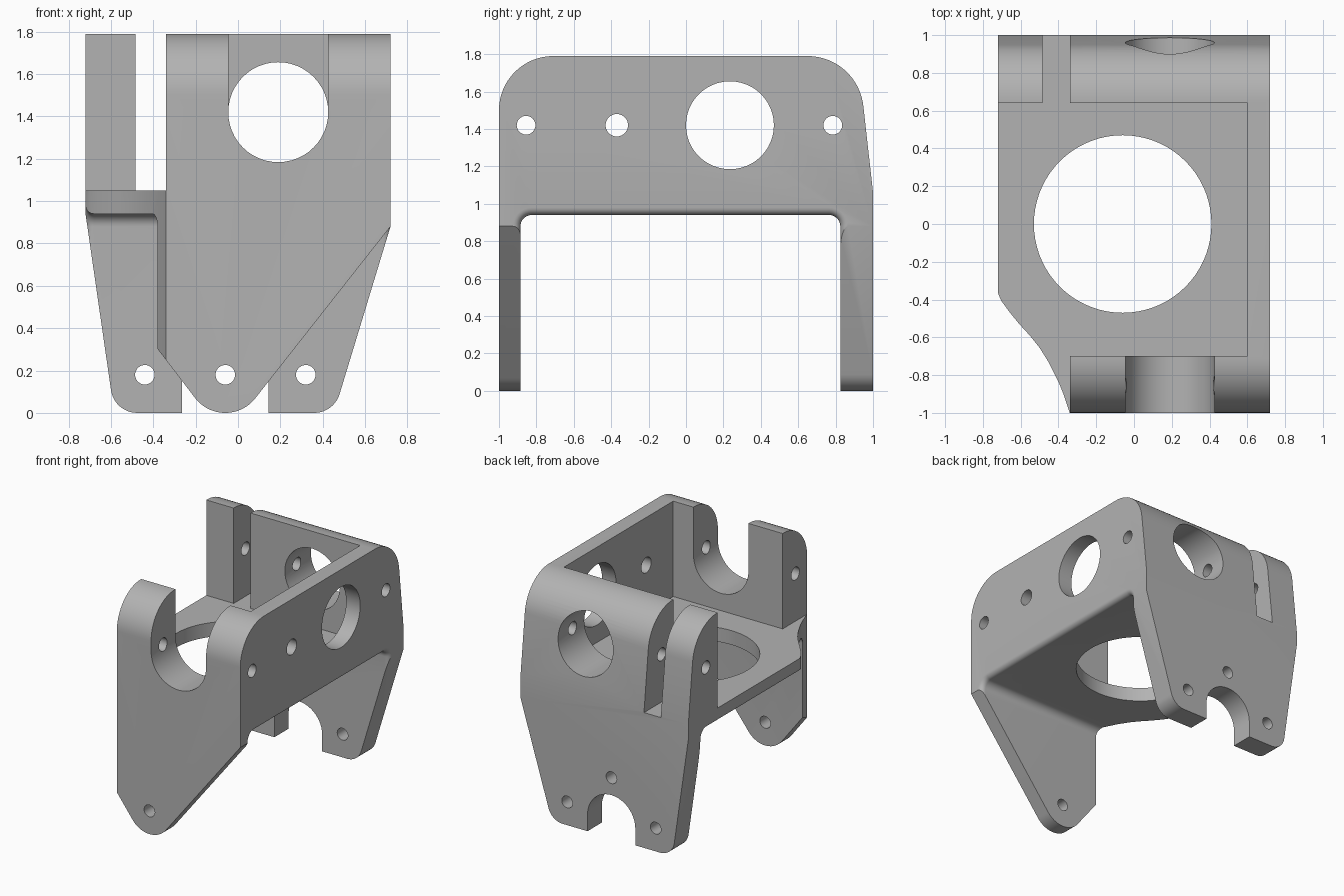
import bpy, bmesh, math
from mathutils import Vector

if "Cube" in bpy.data.objects:
    bpy.data.objects.remove(bpy.data.objects["Cube"], do_unlink=True)

grey = bpy.data.materials.new("machined_grey")
grey.use_nodes = True
tone = (0.45, 0.45, 0.45, 1)
grey.diffuse_color = tone
grey.node_tree.nodes["Principled BSDF"].inputs["Base Color"].default_value = tone


def arc(cx, cy, r, start, end, n=16):
    angles = [math.radians(start + (end - start) * i / n) for i in range(n + 1)]
    return [(cx + r * math.cos(a), cy + r * math.sin(a)) for a in angles]


def loft(name, rings):
    """Solid skinned through a list of equal-length rings of 3D points."""
    bm = bmesh.new()
    loops = [[bm.verts.new(p) for p in ring] for ring in rings]
    n = len(loops[0])
    for a, b in zip(loops, loops[1:]):
        for i in range(n):
            bm.faces.new((a[i], a[(i + 1) % n], b[(i + 1) % n], b[i]))
    bm.faces.new(loops[0])
    bm.faces.new(loops[-1])
    bmesh.ops.recalc_face_normals(bm, faces=bm.faces)
    mesh = bpy.data.meshes.new(name)
    bm.to_mesh(mesh)
    bm.free()
    obj = bpy.data.objects.new(name, mesh)
    bpy.context.collection.objects.link(obj)
    return obj


def place(axis, t, u, v):
    return {"x": (t, u, v), "y": (u, t, v), "z": (u, v, t)}[axis]


def prism(name, axis, lo, hi, profile):
    return loft(name, [[place(axis, t, u, v) for u, v in profile] for t in (lo, hi)])


def box(name, x, y, z):
    return prism(name, "x", *x, [(y[0], z[0]), (y[1], z[0]), (y[1], z[1]), (y[0], z[1])])


def drill(axis, lo, hi, u, v, r, n=32):
    return prism("drill", axis, lo, hi, arc(u, v, r, 0, 360 - 360 / n, n - 1))


# Solid body: side profile with rounded top edges and a sloped back
side = [(-1, -0.05)] + arc(-0.71, 1.5, 0.29, 180, 90)
side += arc(0.65, 1.49, 0.3, 90, 6) + [(1, 1.06), (1, -0.05)]
bracket = prism("bracket_body", "x", -0.72, 0.72, side)
cutters = []

# Channel under the plate, flaring at both ends to round its rim
rim, rings = 0.04, []
steps = [math.radians(90 * i / 6) for i in range(7)]
half = [(0.68 + rim * math.sin(a), rim * (1 - math.cos(a))) for a in steps] + [(0.76, rim)]
for x, o in [(-x, o) for x, o in reversed(half)] + half:
    r = 0.06 + o
    outline = [(-0.885 - o, -0.2)] + arc(-0.825, 0.88, r, 180, 90, 8)
    outline += arc(0.765, 0.88, r, 90, 0, 8) + [(0.825 + o, -0.2)]
    rings.append([(x, y, z) for y, z in outline])
cutters.append(loft("channel", rings))

# Pocket above the plate, open to one side
cutters.append(box("pocket", (-0.9, 0.6), (-0.7, 0.64), (1.05, 2)))
cutters.append(box("front_corner", (-0.9, -0.34), (-1.1, -0.6), (1.05, 2)))
cutters.append(box("back_slot", (-0.485, -0.34), (0.5, 1.1), (1.05, 2)))

# Curved relief through the front corner of the plate
relief = [(-0.9, -0.3), (-0.725, -0.34), (-0.717, -0.375), (-0.7, -0.41), (-0.66, -0.465),
          (-0.607, -0.53), (-0.55, -0.592), (-0.5, -0.655), (-0.45, -0.735),
          (-0.4, -0.835), (-0.37, -0.91), (-0.34, -1), (-0.3, -1.13), (-0.9, -1.13)]
cutters.append(prism("relief", "z", -0.3, 2, relief))

# Front leg outline: tapered to one round tip
front_leg = [(-0.6, 0.59)] + arc(-0.06, 0.18, 0.18, 217, 322, 24)
front_leg += [(0.72, 0.88), (0.9, 1.11), (0.9, -0.2), (-0.6, -0.2)]
cutters.append(prism("front_leg_outline", "y", -1.1, -0.3, front_leg))

# Back leg outline: two feet with an arch between them
back_leg = [(-0.9, 2.19), (-0.72, 0.94)] + arc(-0.476, 0.125, 0.125, 188, 270, 10)
back_leg += [(-0.265, 0)] + arc(-0.06, 0.13, 0.205, 180, 0, 24) + [(0.145, 0)]
back_leg += arc(0.36, 0.125, 0.125, 270, 343, 10)
back_leg += [(0.72, 0.88), (0.9, 1.47), (0.9, -0.2), (-0.9, -0.2)]
cutters.append(prism("back_leg_outline", "y", 0.3, 1.1, back_leg))

# Large openings: plate, side wall, back wall and open front slot
cutters.append(drill("z", 0.8, 1.2, -0.06, 0, 0.47, 72))
cutters.append(drill("x", 0.4, 0.9, 0.235, 1.42, 0.235, 48))
cutters.append(drill("y", 0.3, 1.1, 0.19, 1.42, 0.236, 48))
slot = arc(0.19, 1.42, 0.236, 180, 360, 24) + [(0.426, 2), (-0.046, 2)]
cutters.append(prism("front_slot", "y", -1.1, -0.3, slot))

# Small bolt holes
for y, r in ((-0.855, 0.05), (-0.37, 0.06), (0.785, 0.05)):
    cutters.append(drill("x", -0.9, 0.9, y, 1.42, r))
cutters.append(drill("y", -1.1, -0.8, -0.06, 0.18, 0.046))
for x, z in ((-0.44, 0.18), (0.32, 0.18), (-0.06, 0.47)):
    cutters.append(drill("y", 0.7, 1.1, x, z, 0.046))

# Cut everything away in turn
bpy.context.view_layer.objects.active = bracket
for cutter in cutters:
    cutter.hide_render = True
    mod = bracket.modifiers.new("cut", "BOOLEAN")
    mod.operation, mod.solver, mod.object = "DIFFERENCE", "EXACT", cutter
    bpy.ops.object.modifier_apply(modifier=mod.name)
    bpy.data.objects.remove(cutter, do_unlink=True)

bracket.data.materials.clear()
bracket.data.materials.append(grey)
bpy.ops.object.select_all(action="DESELECT")
bracket.select_set(True)
bpy.ops.object.shade_smooth_by_angle(angle=math.radians(25))
